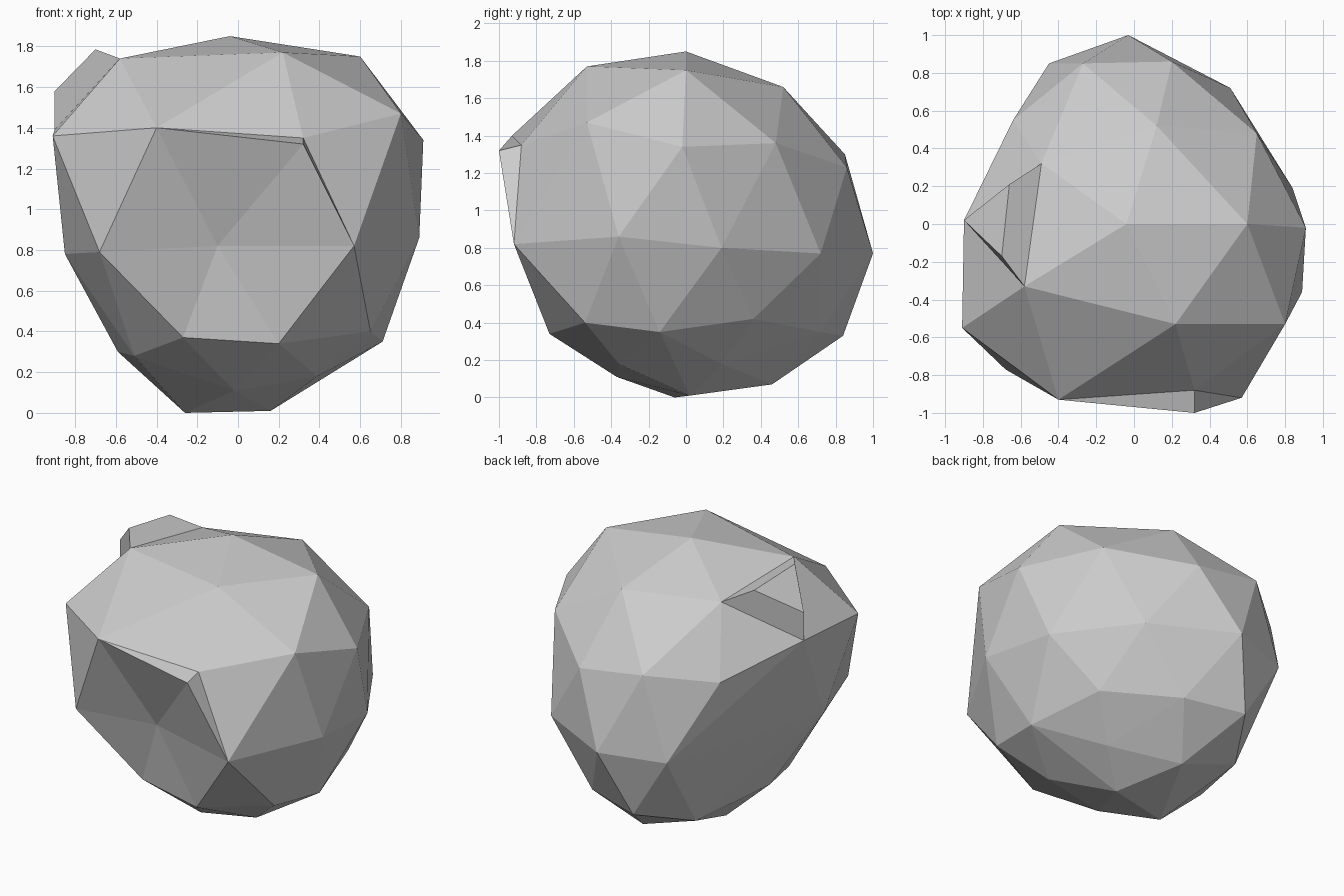
import bpy, bmesh
from mathutils import Vector

if "Cube" in bpy.data.objects:
    bpy.data.objects.remove(bpy.data.objects["Cube"])

# Rock corners, grouped by height
crown = [(-.04, 0, 1.85), (.22, -.53, 1.77), (.6, 0, 1.75), (.12, .52, 1.66)]
shoulder = [(-.91, -.55, 1.36), (.8, -.53, 1.47), (.91, -.02, 1.34),
            (.65, .48, 1.36), (.2, .86, 1.23), (-.27, .85, 1.3), (-.64, .55, 1.235)]
waist = [(.89, -.36, .86), (.84, .19, .8), (.51, .72, .77), (-.03, 1, .77),
         (-.45, .85, .75), (-.85, -.27, .78)]
lower = [(-.51, -.38, .28), (.71, -.14, .35), (.65, -.54, .4), (.58, .36, .42),
         (.2, .72, .35), (-.19, .84, .33), (-.41, .48, .21), (-.59, -.06, .3)]
base = [(.38, .19, .18), (.39, -.36, .18), (0, .46, .07), (.16, .02, .01),
        (-.26, -.06, 0), (-.02, -.37, .11)]

# Rim of the front dent, and the seat of the raised chip
rim = [(-.4, -.93, 1.4), (.32, -.88, 1.35), (.57, -.92, .82),
       (.2, -.73, .34), (-.27, -.64, .37), (-.68, -.77, .79)]
dent_centre = (-.1, -.73, .82)
lip_point = (.32, -1, 1.32)
chip_seat = [(-.58, -.33, 1.74), (-.9, .02, 1.39), (-.49, .32, 1.657)]
chip_top = [(-.7, -.17, 1.785), (-.9, .02, 1.58), (-.66, .21, 1.74)]


def make_object(name, bm):
    bmesh.ops.recalc_face_normals(bm, faces=bm.faces[:])
    mesh = bpy.data.meshes.new(name)
    bm.to_mesh(mesh)
    bm.free()
    bpy.context.collection.objects.link(bpy.data.objects.new(name, mesh))


# Rock body: faceted hull
bm = bmesh.new()
for p in crown + shoulder + waist + lower + base + chip_seat:
    bm.verts.new(p)
ring = [bm.verts.new(p) for p in rim]
bmesh.ops.convex_hull(bm, input=bm.verts[:], use_existing_faces=False)

# Front dent: swap the faces inside the rim for a sunken fan
inside = [f for f in bm.faces if all(v in ring for v in f.verts)]
bmesh.ops.delete(bm, geom=inside, context='FACES')
for e in [e for e in bm.edges if not e.link_faces]:
    bm.edges.remove(e)
centre, lip = bm.verts.new(dent_centre), bm.verts.new(lip_point)
fan = [ring[0], lip] + ring[2:]
for a, b in zip(fan, fan[1:] + fan[:1]):
    bm.faces.new((a, b, centre))

# Overhanging lip at the dent's upper right corner
bm.faces.new((ring[0], ring[1], lip))
bm.faces.new((ring[1], ring[2], lip))
make_object("rock_body", bm)

# Raised chip on the upper left
bm = bmesh.new()
low = [bm.verts.new(p) for p in chip_seat]
high = [bm.verts.new(p) for p in chip_top]
for i in range(3):
    j = (i + 1) % 3
    bm.faces.new((low[i], low[j], high[j], high[i]))
bm.faces.new(high)
make_object("raised_chip", bm)
